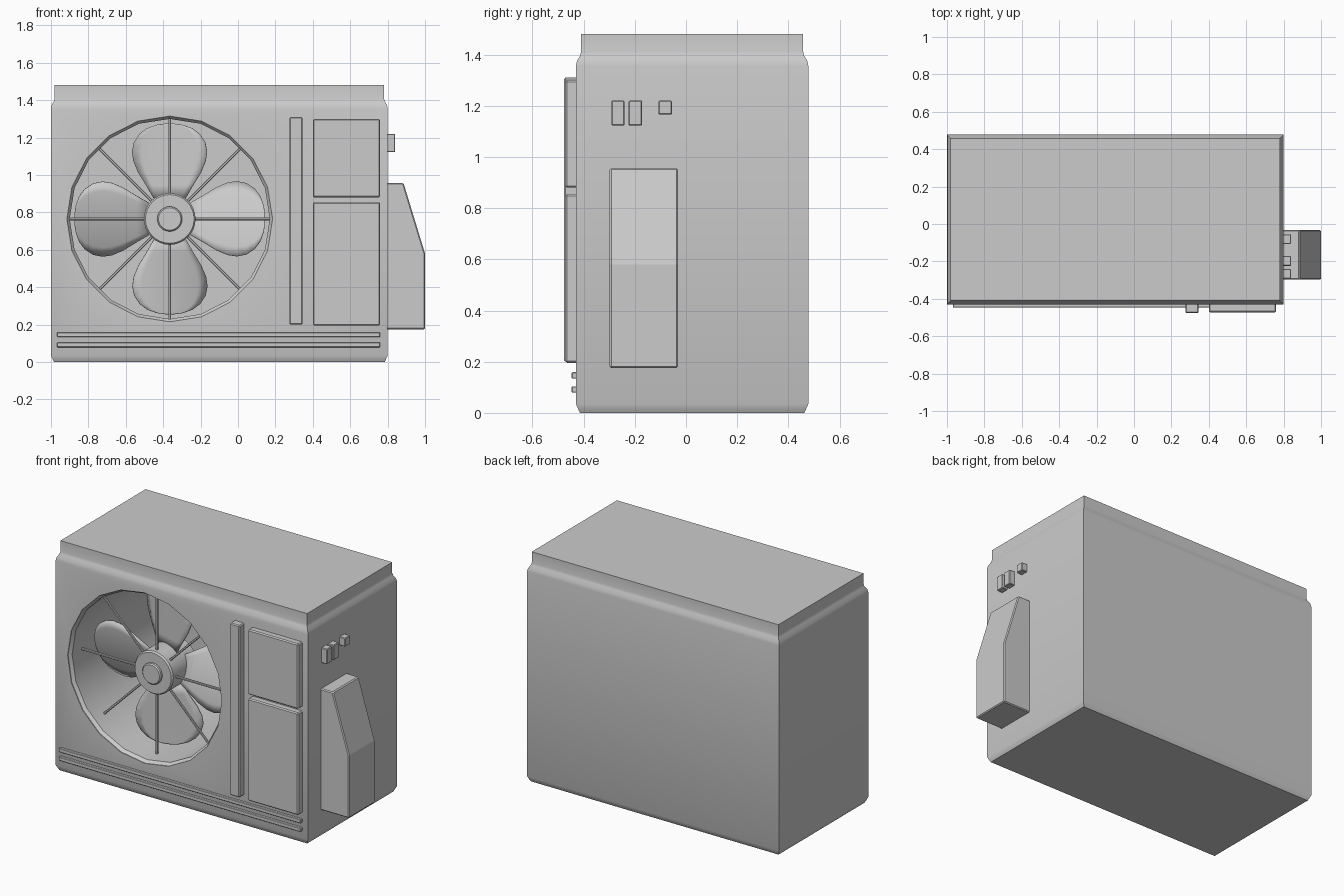
import bpy, bmesh, math
from mathutils import Matrix, Vector

if "Cube" in bpy.data.objects:
    bpy.data.objects.remove(bpy.data.objects["Cube"])

FX, FZ = -0.365, 0.765      # fan axis
FRONT = -0.43


def finish(name, bm, bevel=0.0, smooth=None):
    bmesh.ops.recalc_face_normals(bm, faces=bm.faces)
    me = bpy.data.meshes.new(name)
    bm.to_mesh(me)
    bm.free()
    ob = bpy.data.objects.new(name, me)
    bpy.context.collection.objects.link(ob)
    if bevel:
        m = ob.modifiers.new("bevel", 'BEVEL')
        m.width, m.segments = bevel, 1
    if smooth:
        activate(ob)
        bpy.ops.object.shade_smooth_by_angle(angle=math.radians(smooth))
    return ob


def activate(ob):
    bpy.ops.object.select_all(action='DESELECT')
    ob.select_set(True)
    bpy.context.view_layer.objects.active = ob


def box(name, x, y, z, bevel=0.005):
    bm = bmesh.new()
    bmesh.ops.create_cube(bm, size=1)
    for v in bm.verts:
        for i, (lo, hi) in enumerate((x, y, z)):
            v.co[i] = lo if v.co[i] < 0 else hi
    return finish(name, bm, bevel)


def stack(bm, rings):
    """Join rings of points with quads and cap both ends."""
    vs = [[bm.verts.new(p) for p in r] for r in rings]
    n = len(vs[0])
    for a, b in zip(vs, vs[1:]):
        for i in range(n):
            j = (i + 1) % n
            bm.faces.new((a[i], a[j], b[j], b[i]))
    bm.faces.new(vs[0])
    bm.faces.new(vs[-1])


def lathe(name, profile, sides, smooth=35):
    """Closed solid turned around the fan axis, profile of (radius, y)."""
    bm = bmesh.new()
    ang = [2 * math.pi * i / sides for i in range(sides)]
    stack(bm, [[(FX + r * math.sin(a), y, FZ + r * math.cos(a)) for a in ang]
               for r, y in profile])
    return finish(name, bm, smooth=smooth)


# casing: rectangular levels of (inset, z)
bm = bmesh.new()
levels = [(0.016, 0), (0.01, 0.012), (0, 0.035), (0, 1.355), (0.004, 1.375),
          (0.016, 1.395), (0.02, 1.41), (0.02, 1.48)]
stack(bm, [[(-1 + i, FRONT + i, z), (0.8 - i, FRONT + i, z),
            (0.8 - i, 0.478 - i, z), (-1 + i, 0.478 - i, z)] for i, z in levels])
casing = finish("casing", bm)

# round fan opening cut into the casing
cutter = lathe("opening_cutter", [(0.55, -0.6), (0.55, -0.425), (0.535, -0.405),
                                  (0.535, 0.42)], 20, None)
cutter.hide_render = True
mod = casing.modifiers.new("opening", 'BOOLEAN')
mod.operation, mod.solver, mod.object = 'DIFFERENCE', 'EXACT', cutter
activate(casing)
bpy.ops.object.modifier_apply(modifier=mod.name)
bpy.data.objects.remove(cutter)
activate(casing)
bpy.ops.object.shade_smooth_by_angle(angle=math.radians(30))

# fan hub and its cap
lathe("fan_hub", [(0.13, -0.345), (0.138, -0.335), (0.138, -0.09)], 32)
lathe("hub_cap", [(0.06, -0.365), (0.067, -0.358), (0.067, -0.33)], 24)

# four pitched blades, outline as (radius, half width)
outline = [(0.11, 0.085), (0.18, 0.125), (0.25, 0.168), (0.31, 0.193), (0.36, 0.2),
           (0.41, 0.19), (0.455, 0.16), (0.485, 0.12), (0.503, 0.07), (0.51, 0.02)]
for k in range(4):
    bm = bmesh.new()
    rows = []
    for r, w in outline:
        row = []
        for c in range(9):
            t = w * (c / 4 - 1)
            row.append(bm.verts.new((t, -0.3 * t + 0.6 * t * t, r)))
        rows.append(row)
    for a, b in zip(rows, rows[1:]):
        for i in range(8):
            bm.faces.new((a[i], a[i + 1], b[i + 1], b[i]))
    bm.transform(Matrix.Translation((FX, -0.2, FZ)) @ Matrix.Rotation(k * math.pi / 2, 4, 'Y'))
    blade = finish(f"fan_blade_{k + 1}", bm, smooth=40)
    s = blade.modifiers.new("thickness", 'SOLIDIFY')
    s.thickness, s.offset = 0.01, 0

# eight guard spokes
for k in range(8):
    bm = bmesh.new()
    bmesh.ops.create_cube(bm, size=1)
    bmesh.ops.scale(bm, vec=(0.014, 0.014, 0.415), verts=bm.verts)
    bmesh.ops.translate(bm, vec=(0, 0, 0.3325), verts=bm.verts)
    bm.transform(Matrix.Translation((FX, -0.305, FZ)) @ Matrix.Rotation(k * math.pi / 4, 4, 'Y'))
    finish(f"guard_spoke_{k + 1}", bm, 0.003)

# front trim and panels
box("vertical_strip", (0.275, 0.345), (-0.477, -0.42), (0.2, 1.31), 0.006)
box("upper_panel", (0.4, 0.76), (-0.472, -0.42), (0.88, 1.3), 0.007)
box("lower_panel", (0.4, 0.76), (-0.472, -0.42), (0.195, 0.855), 0.007)
for name, z in (("upper_bar", 0.134), ("lower_bar", 0.079)):
    box(name, (-0.968, 0.76), (-0.447, -0.42), (z, z + 0.025), 0.003)

# connectors on the right side
for i, (y0, y1, z0) in enumerate(((-0.292, -0.24, 1.122), (-0.224, -0.171, 1.122),
                                  (-0.107, -0.055, 1.165))):
    box(f"connector_{i + 1}", (0.78, 0.84), (y0, y1), (z0, 1.22), 0.004)

# sloped pipe cover
bm = bmesh.new()
side = [(0.78, 0.175), (1.0, 0.175), (1.0, 0.58), (0.885, 0.957), (0.78, 0.957)]
stack(bm, [[(x, y, z) for x, z in side] for y in (-0.298, -0.032)])
finish("pipe_cover", bm, 0.006)
